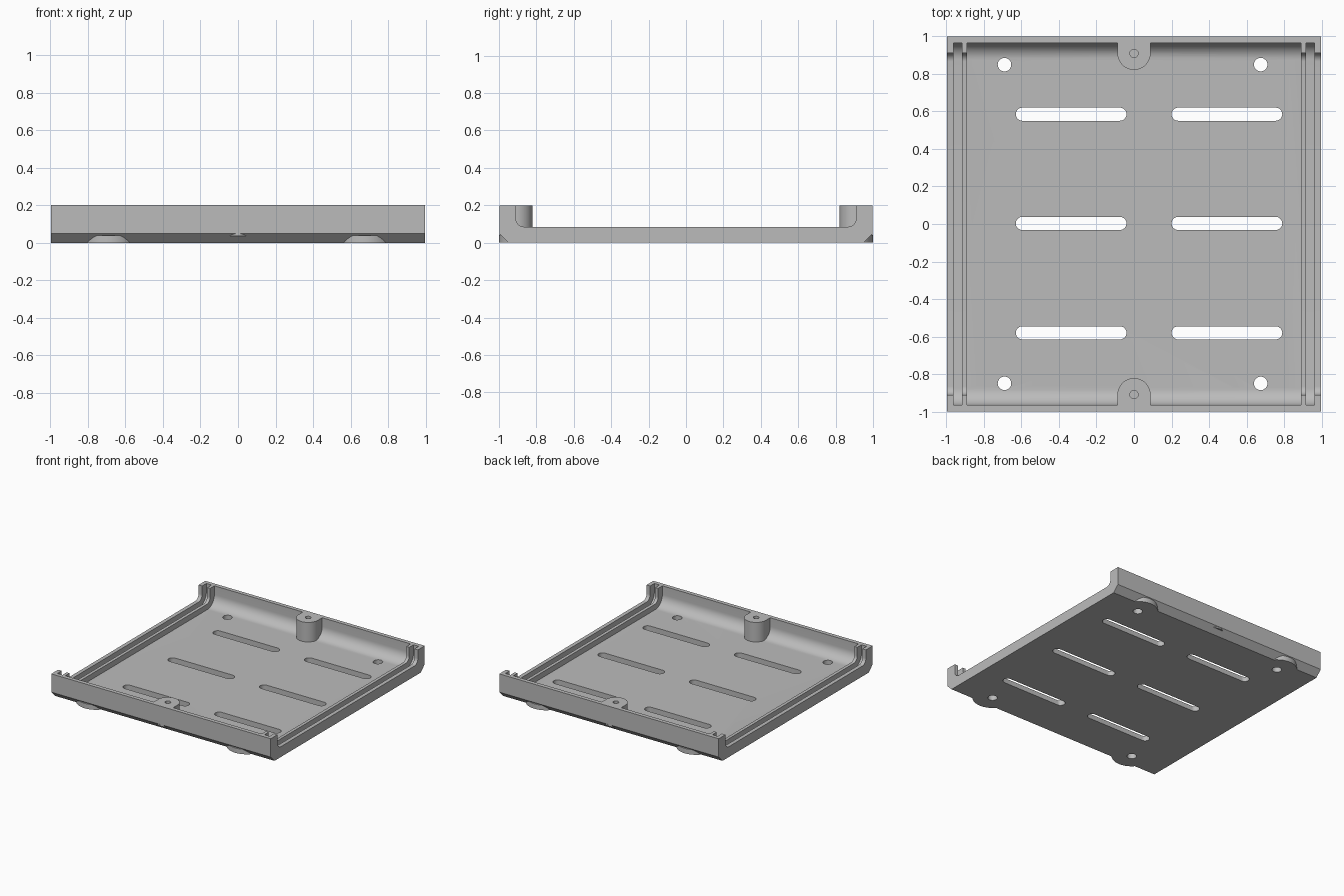
import bpy, bmesh, math

if "Cube" in bpy.data.objects:
    bpy.data.objects.remove(bpy.data.objects["Cube"])

GREY = (0.5, 0.5, 0.5, 1)
mat = bpy.data.materials.new("plain grey")
mat.use_nodes = True
mat.diffuse_color = GREY
mat.node_tree.nodes["Principled BSDF"].inputs["Base Color"].default_value = GREY

HALF_X, HALF_Y, TOP, FLOOR = 0.995, 0.998, 0.2, 0.04


def prism(name, outline, to_3d, start, end):
    """Extrude a closed 2D outline between two levels of its third axis."""
    bm = bmesh.new()
    rings = [[bm.verts.new(to_3d(a, b, level)) for a, b in outline] for level in (start, end)]
    bm.faces.new(rings[0])
    bm.faces.new(rings[1][::-1])
    n = len(outline)
    for i in range(n):
        j = (i + 1) % n
        bm.faces.new((rings[0][i], rings[1][i], rings[1][j], rings[0][j]))
    bmesh.ops.recalc_face_normals(bm, faces=bm.faces)
    mesh = bpy.data.meshes.new(name)
    bm.to_mesh(mesh)
    bm.free()
    mesh.materials.append(mat)
    obj = bpy.data.objects.new(name, mesh)
    bpy.context.collection.objects.link(obj)
    return obj


def along_x(name, outline, x0, x1):
    return prism(name, outline, lambda y, z, x: (x, y, z), x0, x1)


def upright(name, outline, z0, z1):
    return prism(name, outline, lambda x, y, z: (x, y, z), z0, z1)


def arc(cx, cy, r, a0, a1, steps):
    angles = [math.radians(a0 + (a1 - a0) * i / steps) for i in range(steps + 1)]
    return [(cx + r * math.cos(a), cy + r * math.sin(a)) for a in angles]


def circle(cx, cy, r, steps=48):
    return arc(cx, cy, r, 0, 360, steps)[:-1]


def slot(x0, x1, y, r):
    return arc(x1 - r, y, r, -90, 90, 12) + arc(x0 + r, y, r, 90, 270, 12)


def trough(wall, floor, r):
    """Open-topped cross-section with rounded lower corners."""
    right = arc(wall - r, floor + r, r, -90, 0, 12) + [(wall, TOP + 0.1)]
    return right + [(-y, z) for y, z in reversed(right)]


def combine(target, tool, operation):
    mod = target.modifiers.new(tool.name, "BOOLEAN")
    mod.operation, mod.solver, mod.object = operation, "EXACT", tool
    bpy.context.view_layer.objects.active = target
    bpy.ops.object.modifier_apply(modifier=mod.name)
    bpy.data.objects.remove(tool)


# Tray block with chamfered lower edges
right = [(HALF_Y - 0.05, 0), (HALF_Y, 0.05), (HALF_Y, TOP)]
tray = along_x("tray", right + [(-y, z) for y, z in reversed(right)], -HALF_X, HALF_X)

# Shallow trough over the full width, deeper ones between the end ribs
combine(tray, along_x("rim_cut", trough(0.91, 0.085, 0.045), -1.1, 1.1), "DIFFERENCE")
for x0, x1 in ((-0.89, 0.89), (-0.963, -0.916), (0.916, 0.963)):
    combine(tray, along_x("cavity_cut", trough(0.965, FLOOR, 0.09), x0, x1), "DIFFERENCE")

for side in (-1, 1):
    # Screw post joined to the wall, with a blind hole
    y = side * 0.909
    r = 0.088
    a0 = 180 if side > 0 else 0
    wall_y = side * 0.98
    post = arc(0, y, r, a0, a0 + 180, 32) + [(side * r, wall_y), (-side * r, wall_y)]
    combine(tray, upright("post_web", post, 0.06, TOP), "UNION")
    combine(tray, upright("post", circle(0, y, r), FLOOR - 0.004, TOP), "UNION")
    combine(tray, upright("post_hole", circle(0, y, 0.022, 24), 0.06, TOP + 0.1), "DIFFERENCE")
    # Round feet under the chamfer, each with a through hole
    for x in (-0.69, 0.675):
        combine(tray, upright("foot", circle(x, side * 0.849, 0.151, 64), 0, FLOOR), "UNION")
        combine(tray, upright("foot_hole", circle(x, side * 0.849, 0.036, 32), -0.1, 0.15), "DIFFERENCE")

# Two columns of vent slots
for y in (-0.58, 0.003, 0.585):
    for x0, x1 in ((-0.63, -0.04), (0.2, 0.79)):
        combine(tray, upright("vent_cut", slot(x0, x1, y, 0.035), -0.1, 0.15), "DIFFERENCE")

bpy.ops.object.select_all(action="DESELECT")
tray.select_set(True)
bpy.context.view_layer.objects.active = tray
bpy.ops.object.shade_smooth_by_angle(angle=math.radians(30))
